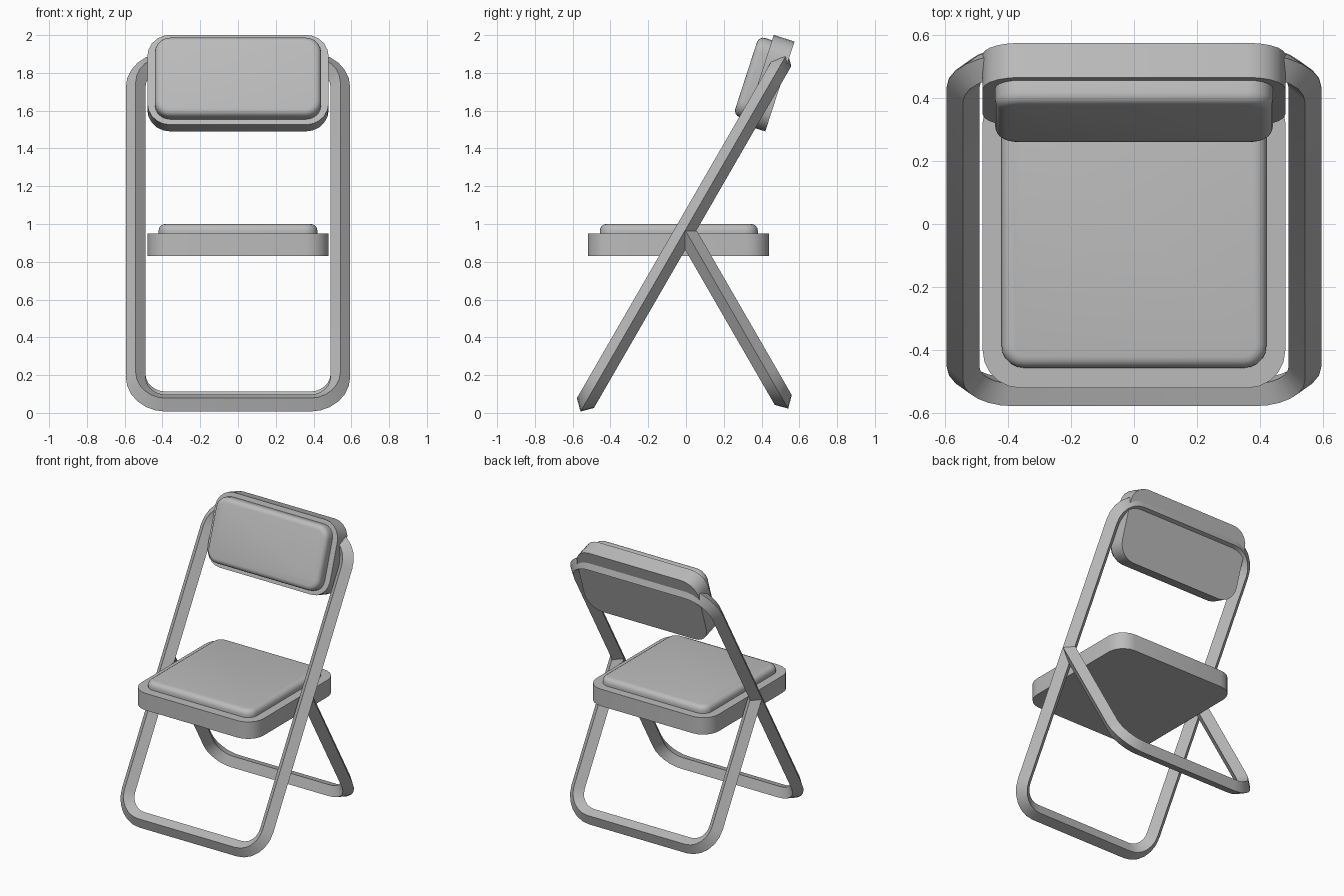
import bpy, bmesh, math
from mathutils import Matrix, Vector

cube = bpy.data.objects.get("Cube")
if cube:
    bpy.data.objects.remove(cube)

gray = bpy.data.materials.new("plain_gray")
gray.use_nodes = True
gray.diffuse_color = (0.5, 0.5, 0.5, 1)
gray.node_tree.nodes["Principled BSDF"].inputs["Base Color"].default_value = (0.5, 0.5, 0.5, 1)


def rounded_rect(half_x, half_y, radius, steps):
    """Points of a rounded rectangle with their outward directions."""
    out = []
    for i, (sx, sy) in enumerate([(1, 1), (-1, 1), (-1, -1), (1, -1)]):
        for k in range(steps + 1):
            a = math.pi / 2 * (i + k / steps)
            d = Vector((math.cos(a), math.sin(a), 0))
            centre = Vector((sx * (half_x - radius), sy * (half_y - radius), 0))
            out.append((centre + d * radius, d))
    return out


def placed(x, y, z, tilt=0):
    return Matrix.Translation((x, y, z)) @ Matrix.Rotation(math.radians(tilt), 4, "X")


def finish(bm, name):
    bmesh.ops.recalc_face_normals(bm, faces=bm.faces)
    mesh = bpy.data.meshes.new(name)
    bm.to_mesh(mesh)
    bm.free()
    mesh.materials.append(gray)
    obj = bpy.data.objects.new(name, mesh)
    bpy.context.collection.objects.link(obj)
    bpy.ops.object.select_all(action="DESELECT")
    obj.select_set(True)
    bpy.context.view_layer.objects.active = obj
    bpy.ops.object.shade_smooth_by_angle(angle=math.radians(35))
    return obj


def tube_loop(name, half_y, matrix, cut_height=None):
    """Diamond-section tube swept round a rounded rectangle."""
    bm = bmesh.new()
    t = 0.052
    up = Vector((0, 0, t))
    rings = [[bm.verts.new(p + o) for o in (d * t, up, -d * t, -up)]
             for p, d in rounded_rect(0.542, half_y, 0.16, 6)]
    for i, ring in enumerate(rings):
        following = rings[(i + 1) % len(rings)]
        for j in range(4):
            k = (j + 1) % 4
            bm.faces.new((ring[j], following[j], following[k], ring[k]))
    bm.transform(matrix)
    if cut_height:
        geom = bm.verts[:] + bm.edges[:] + bm.faces[:]
        bmesh.ops.bisect_plane(bm, geom=geom, plane_co=(0, 0, cut_height),
                               plane_no=(0, 0, 1), clear_outer=True)
        bmesh.ops.holes_fill(bm, edges=[e for e in bm.edges if e.is_boundary], sides=0)
    return finish(bm, name)


def slab(name, half_x, half_y, thickness, radius, matrix, soft=0):
    """Rounded plate rising from local z = 0, with an optional soft top edge."""
    bm = bmesh.new()
    base = bm.faces.new([bm.verts.new(p) for p, d in rounded_rect(half_x, half_y, radius, 5)])
    top = bmesh.ops.extrude_face_region(bm, geom=[base], use_keep_orig=True)["geom"]
    verts = [v for v in top if isinstance(v, bmesh.types.BMVert)]
    bmesh.ops.translate(bm, verts=verts, vec=(0, 0, thickness))
    if soft:
        rim = [e for e in bm.edges if all(v.co.z > thickness / 2 for v in e.verts)]
        bmesh.ops.bevel(bm, geom=rim, offset=soft, segments=4, profile=0.5, affect="EDGES")
    bm.transform(matrix)
    return finish(bm, name)


# Long leaning frame and shorter rear leg loop, cut off at the crossing
tube_loop("main_frame", 1.045, placed(0, -0.01, 0.957, 60))
tube_loop("rear_leg", 0.65, placed(0, 0.19, 0.631, 120), cut_height=0.963)

# Seat
slab("seat_base", 0.48, 0.48, 0.12, 0.12, placed(0, -0.04, 0.83))
slab("seat_cushion", 0.42, 0.418, 0.05, 0.07, placed(0, -0.038, 0.95), soft=0.035)

# Backrest, leaning a little less than the frame
lean = placed(0, 0.497, 1.728, 72)
slab("backrest_panel", 0.48, 0.25, 0.115, 0.12, lean)
slab("backrest_cushion", 0.44, 0.22, 0.073, 0.08,
     lean @ Matrix.Translation((0, 0, 0.115)), soft=0.035)
